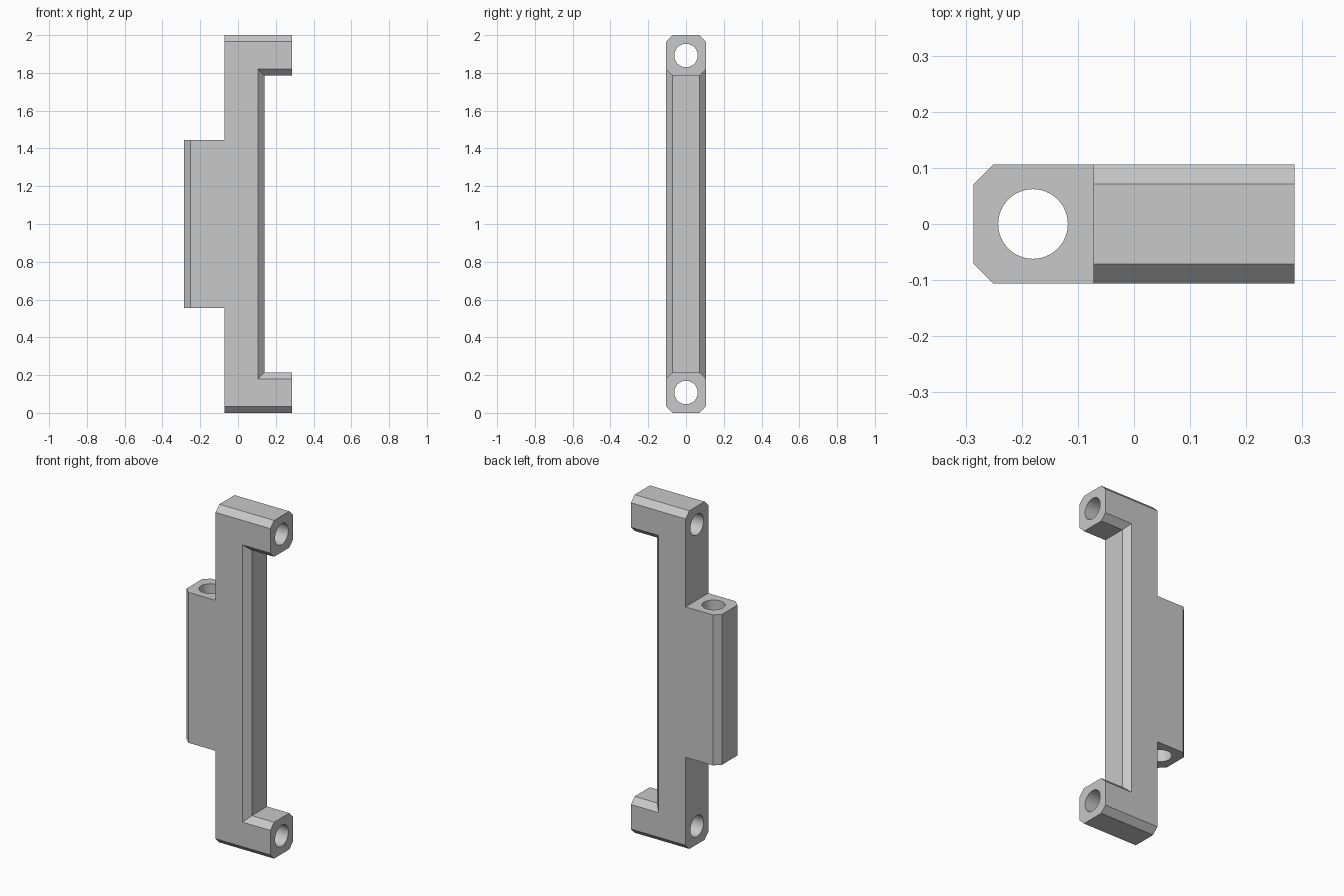
import bpy
import bmesh
from math import radians

if "Cube" in bpy.data.objects:
    bpy.data.objects.remove(bpy.data.objects["Cube"])

HEIGHT = 2.0
HALF_DEPTH = 0.106
CHAMFER = 0.035
HOLE_RADIUS = 0.062

# Single grey material
grey = bpy.data.materials.new("plain_grey")
grey.use_nodes = True
colour = (0.58, 0.58, 0.58, 1)
grey.diffuse_color = colour
grey.node_tree.nodes["Principled BSDF"].inputs["Base Color"].default_value = colour


def outline(c):
    """Front silhouette, with the chamfered sides pulled in by c."""
    lower = [
        (-0.286 + c, 0.555), (-0.072, 0.555),      # rear lug
        (-0.072, c), (0.286, c),                   # foot of the arm
        (0.286, 0.215 - c), (0.14 - c, 0.215 - c)  # top of the arm, spine
    ]
    return lower + [(x, HEIGHT - z) for x, z in reversed(lower)]


# Bracket body: silhouette lofted through its depth
layers = [(-HALF_DEPTH, CHAMFER), (CHAMFER - HALF_DEPTH, 0),
          (HALF_DEPTH - CHAMFER, 0), (HALF_DEPTH, CHAMFER)]
bm = bmesh.new()
rings = [[bm.verts.new((x, y, z)) for x, z in outline(c)] for y, c in layers]
for a, b in zip(rings, rings[1:]):
    for i in range(len(a)):
        j = (i + 1) % len(a)
        bm.faces.new((a[i], a[j], b[j], b[i]))
bm.faces.new(rings[0])
bm.faces.new(rings[-1])
bmesh.ops.recalc_face_normals(bm, faces=bm.faces)
mesh = bpy.data.meshes.new("bracket_body")
bm.to_mesh(mesh)
bm.free()
mesh.materials.append(grey)
body = bpy.data.objects.new("bracket_body", mesh)
bpy.context.collection.objects.link(body)


def drill(name, location, rotation, length):
    """Cut a round through hole in the body."""
    bpy.ops.mesh.primitive_cylinder_add(vertices=64, radius=HOLE_RADIUS, depth=length,
                                        location=location, rotation=rotation)
    cutter = bpy.context.object
    cutter.name = name
    cutter.hide_render = True
    cutter.data.materials.append(grey)
    cut = body.modifiers.new(name, "BOOLEAN")
    cut.operation = "DIFFERENCE"
    cut.solver = "EXACT"
    cut.object = cutter
    bpy.ops.object.select_all(action="DESELECT")
    body.select_set(True)
    bpy.context.view_layer.objects.active = body
    bpy.ops.object.modifier_apply(modifier=name)
    bpy.data.objects.remove(cutter)


# Screw holes through both arms, and a pin hole down the lug
for name, z in (("lower_arm_hole", 0.108), ("upper_arm_hole", HEIGHT - 0.108)):
    drill(name, (0.1, 0, z), (0, radians(90), 0), 1)
drill("lug_hole", (-0.18, 0, HEIGHT / 2), (0, 0, 0), 1.5)

bpy.ops.object.shade_smooth_by_angle(angle=radians(30))
